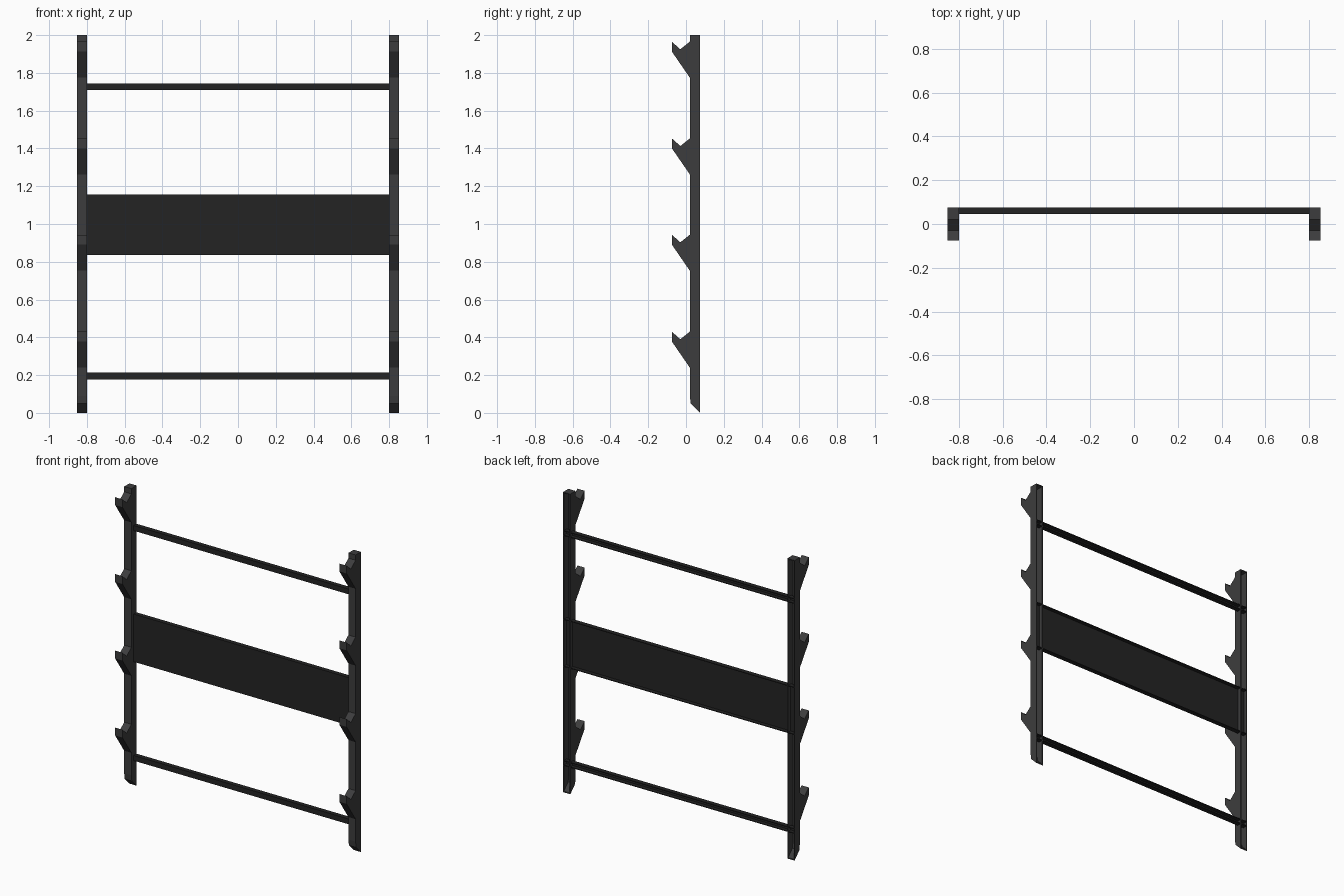
import bpy, bmesh

if "Cube" in bpy.data.objects:
    bpy.data.objects.remove(bpy.data.objects["Cube"])

T = 0.006                  # sheet thickness
X_IN, X_OUT = 0.80, 0.853  # inner and outer faces of a post
Y_FRONT, Y_BACK = 0.02, 0.075


def material(name, value):
    m = bpy.data.materials.new(name)
    m.diffuse_color = (value, value, value * 1.02, 1)
    m.use_nodes = True
    m.node_tree.nodes["Principled BSDF"].inputs["Base Color"].default_value = m.diffuse_color
    return m


post_grey = material("charcoal grey", 0.046)
bar_black = material("soft black", 0.017)


def extrude(bm, profile, x0, x1):
    """Extrude a (y, z) outline along x."""
    face = bm.faces.new([bm.verts.new((x0, y, z)) for y, z in profile])
    new = bmesh.ops.extrude_face_region(bm, geom=[face])["geom"]
    verts = [v for v in new if isinstance(v, bmesh.types.BMVert)]
    bmesh.ops.translate(bm, verts=verts, vec=(x1 - x0, 0, 0))


def make_object(name, bm, mat):
    bmesh.ops.recalc_face_normals(bm, faces=bm.faces)
    mesh = bpy.data.meshes.new(name)
    bm.to_mesh(mesh)
    bm.free()
    mesh.materials.append(mat)
    obj = bpy.data.objects.new(name, mesh)
    bpy.context.collection.objects.link(obj)


# Post outlines: full cheek, and the bent sheet forming cap, front and toe
front = [(Y_BACK, 2), (Y_FRONT, 2), (Y_FRONT, 0.09), (0.025, 0.05), (Y_BACK, 0)]
inner = [(Y_BACK, T + 0.002), (0.031, 0.053), (Y_FRONT + T, 0.09),
         (Y_FRONT + T, 2 - T), (Y_BACK, 2 - T)]

for side, label in ((-1, "left"), (1, "right")):
    # Upright channel, open at the back
    bm = bmesh.new()
    extrude(bm, front, side * X_IN, side * (X_IN + T))
    extrude(bm, front, side * (X_OUT - T), side * X_OUT)
    extrude(bm, front + inner, side * (X_IN + T), side * (X_OUT - T))
    make_object(label + "_post", bm, post_grey)

    # Notched support hooks
    for i, top in enumerate((0.43, 0.943, 1.453, 1.965)):
        bm = bmesh.new()
        extrude(bm, [(Y_FRONT, top), (-0.03, top - 0.04), (-0.075, top),
                     (-0.075, top - 0.052), (Y_FRONT, top - 0.19)],
                side * X_IN, side * X_OUT)
        make_object(f"{label}_hook_{i + 1}", bm, post_grey)

# Cross members: channels open at the back, running into the posts
for name, z0, z1 in (("lower_rail", 0.178, 0.213),
                     ("centre_panel", 0.837, 1.155),
                     ("upper_rail", 1.71, 1.745)):
    y0, t = 0.045, 0.005
    bm = bmesh.new()
    extrude(bm, [(Y_BACK, z0), (y0, z0), (y0, z1), (Y_BACK, z1),
                 (Y_BACK, z1 - t), (y0 + t, z1 - t), (y0 + t, z0 + t),
                 (Y_BACK, z0 + t)], -X_OUT + T, X_OUT - T)
    make_object(name, bm, bar_black)
